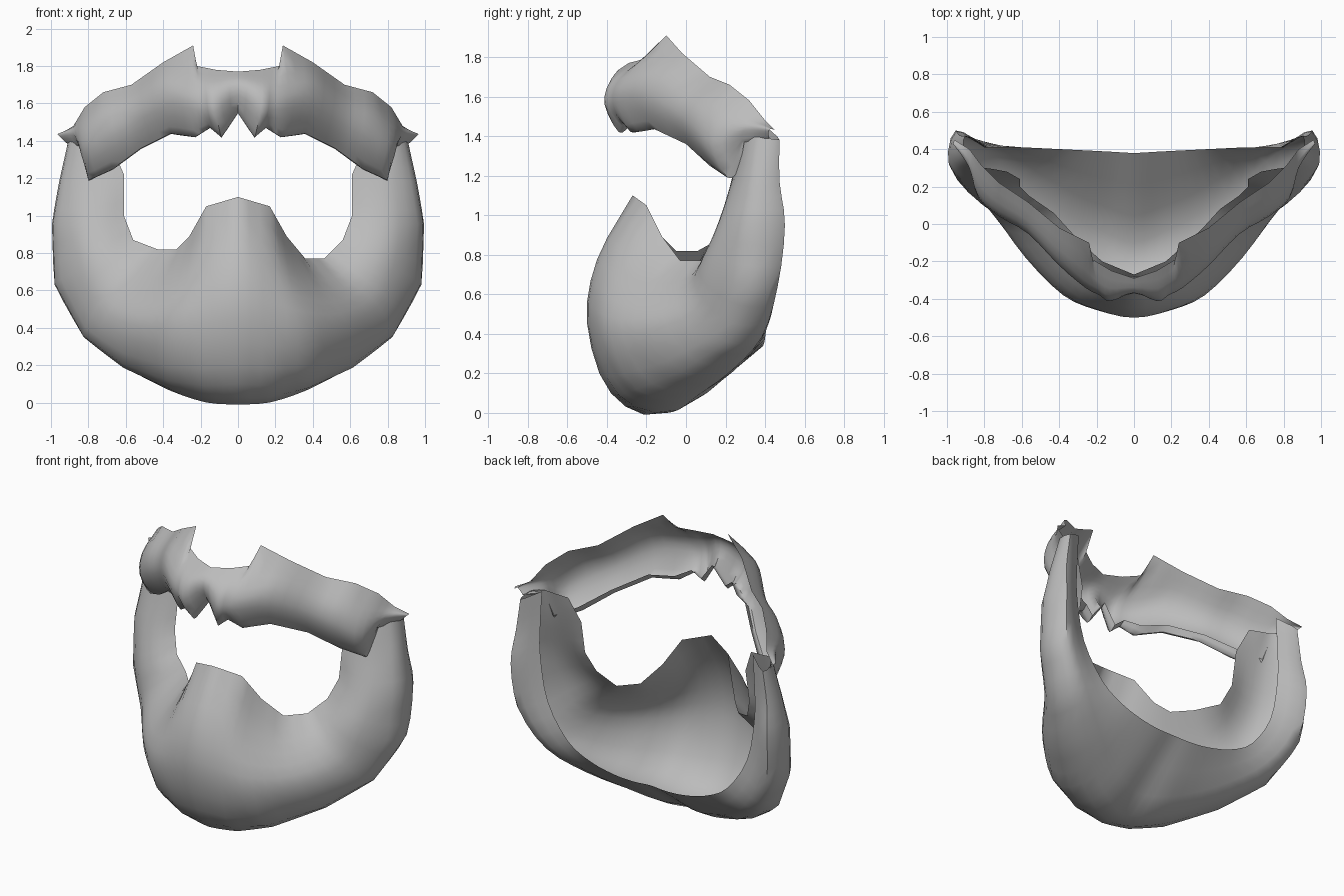
import bpy, bmesh, math
from mathutils import Vector as V

if "Cube" in bpy.data.objects:
    bpy.data.objects.remove(bpy.data.objects["Cube"])

grey = bpy.data.materials.new("hair grey")
grey.diffuse_color = (0.5, 0.5, 0.5, 1)
grey.use_nodes = True
grey.node_tree.nodes["Principled BSDF"].inputs["Base Color"].default_value = grey.diffuse_color


def curve(points, steps):
    """Smooth curve running through all the points."""
    pts = [V(p) for p in points]
    out = []
    for i in range(len(pts) - 1):
        b, c = pts[i], pts[i + 1]
        a = pts[i - 1] if i else b * 2 - c
        d = pts[i + 2] if i + 2 < len(pts) else c * 2 - b
        for s in range(steps):
            t = s / steps
            out.append(b + ((c - a) * t + (a * 2 - b * 5 + c * 4 - d) * t * t
                            + (b * 3 - a - c * 3 + d) * t ** 3) / 2)
    return out + [pts[-1]]


def straight(points, steps):
    """Straight segments, for ragged edges."""
    pts = [V(p) for p in points]
    out = [a.lerp(b, s / steps) for a, b in zip(pts, pts[1:]) for s in range(steps)]
    return out + [pts[-1]]


def shell(name, half, ragged, steps=3):
    """Mirror the sections and loft them into an open sheet of hair."""
    left = [[V((-p.x, p.y, p.z)) for p in st] for st in half[:-1]]
    if name == "beard":
        for st in left[4:6]:  # the left mouth edge sits a little higher
            st[0] += V((.03, -.02, .05))
    columns = [(straight if j in ragged else curve)(col, steps)
               for j, col in enumerate(zip(*(left + half[::-1])))]
    bm = bmesh.new()
    rows = [[bm.verts.new(p) for p in curve(row, 3)] for row in zip(*columns)]
    for a, b in zip(rows, rows[1:]):
        for k in range(len(a) - 1):
            bm.faces.new((a[k], a[k + 1], b[k + 1], b[k]))
    bmesh.ops.recalc_face_normals(bm, faces=bm.faces)
    middle = V((0, .3, .9))
    if sum(f.normal.dot(f.calc_center_median() - middle) for f in bm.faces) < 0:
        bmesh.ops.reverse_faces(bm, faces=bm.faces)
    mesh = bpy.data.meshes.new(name)
    bm.to_mesh(mesh)
    bm.free()
    obj = bpy.data.objects.new(name, mesh)
    bpy.context.collection.objects.link(obj)
    mesh.materials.append(grey)
    bpy.ops.object.select_all(action='DESELECT')
    obj.select_set(True)
    bpy.context.view_layer.objects.active = obj
    bpy.ops.object.shade_smooth_by_angle(angle=math.radians(50))


def beard_section(mouth, front, outer):
    """Add the cheek, underside and neck edge to a beard section."""
    i, f, o = V(mouth), V(front), V(outer)
    cheek = (i + f) / 2 + V((0, -.1 * max(0, 1 - f.z / 1.3), 0))
    s = min(o.x / .85, 1)
    neck = V((o.x * (.66 + .15 * o.z), .38 + .03 * s,
              o.z + .04 + .27 * math.exp(-o.z / .33)))
    swell = .06 * math.exp(-((o.z - .88) / .28) ** 2)
    under = (o + neck) / 2 + V((.06 * s, -.1 + .18 * s + swell, -.04 - .2 * (1 - s)))
    under.z = max(under.z, 0)
    return [i, cheek, f, o, under, neck]


def moustache_section(top, bottom):
    """Add a forward bulge in proportion to height, and a tucked-in lower lip."""
    t, b = V(top), V(bottom)
    h = t.z - b.z
    bulge = V((.02 if t.x else 0, -.28 * h, .02))
    return [t, t.lerp(b, .33) + bulge, t.lerp(b, .67) + bulge, b,
            b + V((0, .15 * h, .08 * h))]


# Beard, ear to chin: mouth edge, front, outside
beard = [
    beard_section((.68, .28, 1.38), (.84, .31, 1.40), (.90, .37, 1.40)),
    beard_section((.61, .24, 1.22), (.84, .26, 1.19), (.95, .34, 1.18)),
    beard_section((.61, .20, 1.00), (.86, .19, .95), (.99, .32, .96)),
    beard_section((.56, .15, .87), (.83, .12, .72), (.98, .30, .64)),
    beard_section((.46, .08, .77), (.75, .05, .52), (.83, .20, .36)),
    beard_section((.36, -.03, .77), (.58, -.18, .42), (.62, -.02, .21)),
    beard_section((.26, -.12, .89), (.38, -.38, .40), (.38, -.25, .12)),
    beard_section((.17, -.20, 1.05), (.20, -.46, .42), (.18, -.34, .09)),
    beard_section((0, -.27, 1.10), (0, -.50, .45), (0, -.38, .10)),
]
shell("beard", beard, {0, 3})

# Moustache, tip to centre: top edge, bottom edge
moustache = [
    moustache_section((.96, .45, 1.43), (.92, .42, 1.39)),
    moustache_section((.88, .40, 1.48), (.84, .28, 1.37)),
    moustache_section((.82, .32, 1.58), (.80, .21, 1.19)),
    moustache_section((.72, .22, 1.66), (.67, .12, 1.25)),
    moustache_section((.57, .12, 1.70), (.52, 0, 1.36)),
    moustache_section((.40, -.02, 1.82), (.36, -.17, 1.44)),
    moustache_section((.24, -.10, 1.91), (.23, -.28, 1.42)),
    moustache_section((.22, -.19, 1.80), (.15, -.32, 1.47)),
    moustache_section((.12, -.25, 1.78), (.09, -.34, 1.42)),
    moustache_section((0, -.29, 1.77), (0, -.31, 1.55)),
]
# Keep the body smooth below the pointed peaks of the top edge
for k in (1, 2):
    moustache[6][k] = moustache[5][k].lerp(moustache[8][k], .5) + V((0, -.02, 0))
    moustache[7][k] = moustache[5][k].lerp(moustache[8][k], .78) + V((0, -.01, 0))
shell("moustache", moustache, {0, 3, 4})
